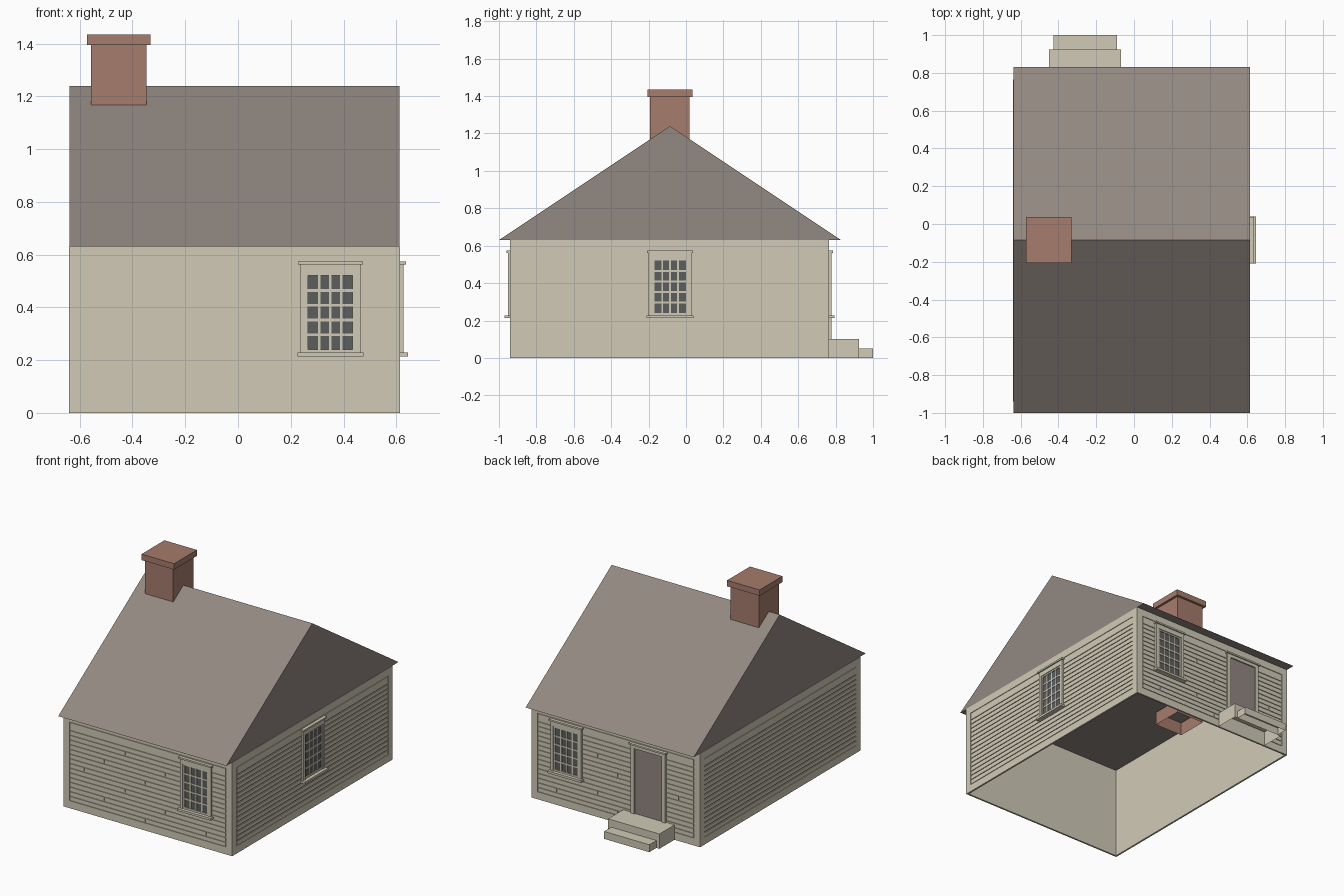
import bpy, bmesh
from mathutils import Matrix, Vector

if "Cube" in bpy.data.objects:
    bpy.data.objects.remove(bpy.data.objects["Cube"])


def material(name, *rgb):
    lin = [((c / 255 + 0.055) / 1.055) ** 2.4 for c in rgb] + [1]
    m = bpy.data.materials.new(name)
    m.use_nodes = True
    m.diffuse_color = lin
    m.node_tree.nodes["Principled BSDF"].inputs["Base Color"].default_value = lin
    return m


CREAM = material("cream paint", 208, 202, 182)
ROOF = material("grey brown shingle", 146, 136, 129)
BRICK = material("faded brick", 166, 124, 108)
GLASS = material("dark glass", 92, 95, 95)

X0, X1, Y0, Y1, EAVE = -0.64, 0.615, -0.94, 0.765, 0.63
CORNER, RIDGE_Y = 0.045, -0.085


def box(bm, x0, x1, y0, y1, z0, z1, open_ends=()):
    """Add a box; open_ends lists z directions (-1, 1) left without a face."""
    size = Matrix.Diagonal((x1 - x0, y1 - y0, z1 - z0, 1))
    mid = Matrix.Translation(((x0 + x1) / 2, (y0 + y1) / 2, (z0 + z1) / 2))
    verts = bmesh.ops.create_cube(bm, size=1, matrix=mid @ size)["verts"]
    faces = {f for v in verts for f in v.link_faces}
    drop = [f for f in faces if any(f.normal.z * d > 0.9 for d in open_ends)]
    bmesh.ops.delete(bm, geom=drop, context="FACES_ONLY")


def finish(bm, name, mat, matrix=Matrix()):
    me = bpy.data.meshes.new(name)
    bm.to_mesh(me)
    bm.free()
    me.materials.append(mat)
    ob = bpy.data.objects.new(name, me)
    ob.matrix_world = matrix
    bpy.context.collection.objects.link(ob)
    return ob


def part(name, mat, boxes, matrix=Matrix(), open_ends=()):
    bm = bmesh.new()
    for b in boxes:
        box(bm, *b, open_ends=open_ends)
    bm.normal_update()
    return finish(bm, name, mat, matrix)


def wall_frame(origin, along, out):
    """Local axes of a wall: x along it, y outward, z up."""
    m = Matrix((along, out, (0, 0, 1))).transposed().to_4x4()
    return Matrix.Translation(Vector(origin)) @ m


# Each wall: frame, extent along it
WALLS = {
    "front": (wall_frame((0, Y0, 0), (1, 0, 0), (0, -1, 0)), X0, X1),
    "right": (wall_frame((X1, 0, 0), (0, 1, 0), (1, 0, 0)), Y0, Y1),
    "back": (wall_frame((0, Y1, 0), (1, 0, 0), (0, 1, 0)), X0, X1),
    "left": (wall_frame((X0, 0, 0), (0, 1, 0), (-1, 0, 0)), Y0, Y1),
}
# Board row -> position of its butt joint on the long walls
JOINTS = {0: -0.03, 1: 0.425, 2: -0.335, 3: 0.12, 5: -0.18, 7: -0.485,
          8: -0.03, 10: -0.335, 11: 0.12, 13: -0.18}

# Thin wall shell behind the boards
shell = part("wall_shell", CREAM,
             [(X0 + .005, X1 - .005, Y0 + .005, Y1 - .005, 0, EAVE)], open_ends=(-1, 1))
solid = shell.modifiers.new("thickness", "SOLIDIFY")
solid.thickness = 0.01
solid.offset = -1


def siding(name, frame, u0, u1, joints):
    # Corner posts, sill board and frieze board
    a, b, back, gap = u0 + CORNER, u1 - CORNER, -0.006, 0.0035
    boxes = [(u0, a, back, 0, 0, EAVE), (b, u1, back, 0, 0, EAVE),
             (a, b, back, 0, 0, 0.05), (a, b, back, 0, 0.58, EAVE)]
    # Clapboards with narrow grooves between them
    edges = [0.05] + [0.083 + 0.0316 * i for i in range(15)] + [0.58]
    for row, (lo, hi) in enumerate(zip(edges, edges[1:])):
        cuts = [a] + ([joints[row]] if row in joints else []) + [b]
        for s, e in zip(cuts, cuts[1:]):
            boxes.append((s + gap, e - gap, back, 0, lo + gap, hi - gap))
    part(name + "_siding", CREAM, boxes, frame)


for name, (frame, u0, u1) in WALLS.items():
    siding(name, frame, u0, u1, JOINTS if name in ("front", "back") else {})


def window(name, frame, c):
    part(name + "_window_glass", GLASS, [(c - .09, c + .09, 0, .002, .235, .53)], frame)
    # Casing, head moulding and sill
    w, h = 0.115, 0.095
    boxes = [(c - w, c - h, 0, .013, .225, .565), (c + h, c + w, 0, .013, .225, .565),
             (c - w, c + w, 0, .013, .53, .565),
             (c - .123, c + .123, 0, .021, .562, .573),
             (c - .125, c + .125, 0, .03, .213, .228)]
    # Sash rails, stiles and glazing bars
    half, z0, z1 = 0.084, 0.24, 0.52
    boxes += [(c - h, c - half, 0, .008, .228, .53), (c + half, c + h, 0, .008, .228, .53),
              (c - h, c + h, 0, .008, .228, z0), (c - h, c + h, 0, .008, z1, .53)]
    for i in range(1, 4):
        x = c - half + 2 * half * i / 4
        boxes.append((x - .005, x + .005, 0, .006, z0, z1))
    for i in range(1, 5):
        z = z0 + (z1 - z0) * i / 5
        boxes.append((c - half, c + half, 0, .006, z - .005, z + .005))
    part(name + "_window_frame", CREAM, boxes, frame)


window("front", WALLS["front"][0], 0.35)
window("right", WALLS["right"][0], RIDGE_Y)
window("back", WALLS["back"][0], 0.35)

# Back door with casing and head moulding
back, c = WALLS["back"][0], -0.26
part("door", ROOF, [(c - .105, c + .105, 0, .004, .1, .545)], back)
part("door_frame", CREAM,
     [(c - .13, c - .102, 0, .013, .1, .565), (c + .102, c + .13, 0, .013, .1, .565),
      (c - .13, c + .13, 0, .013, .54, .565), (c - .138, c + .138, 0, .021, .562, .573)], back)

# Two hollow steps below the door
part("steps", CREAM, [(-0.45, -0.068, Y1, 0.925, 0, 0.1),
                      (-0.427, -0.091, 0.925, 1.0, 0, 0.05)], open_ends=(-1,))

# Closed gable roof, its flat underside serving as the ceiling
bm = bmesh.new()
ends = [[bm.verts.new((x, y, z)) for y, z in ((-1, EAVE), (0.83, EAVE), (RIDGE_Y, 1.24))]
        for x in (X0 + .002, X1 - .002)]
bm.faces.new(ends[0])
bm.faces.new(ends[1])
for i in range(3):
    j = (i + 1) % 3
    bm.faces.new((ends[0][i], ends[0][j], ends[1][j], ends[1][i]))
bmesh.ops.recalc_face_normals(bm, faces=bm.faces)
finish(bm, "roof", ROOF)

# Chimney flue, open below the ceiling, and its cap
part("chimney", BRICK, [(-0.557, -0.347, -0.193, 0.02, 0.54, 1.40)], open_ends=(-1,))
part("chimney_cap", BRICK, [(-0.573, -0.331, -0.207, 0.036, 1.395, 1.435)])
